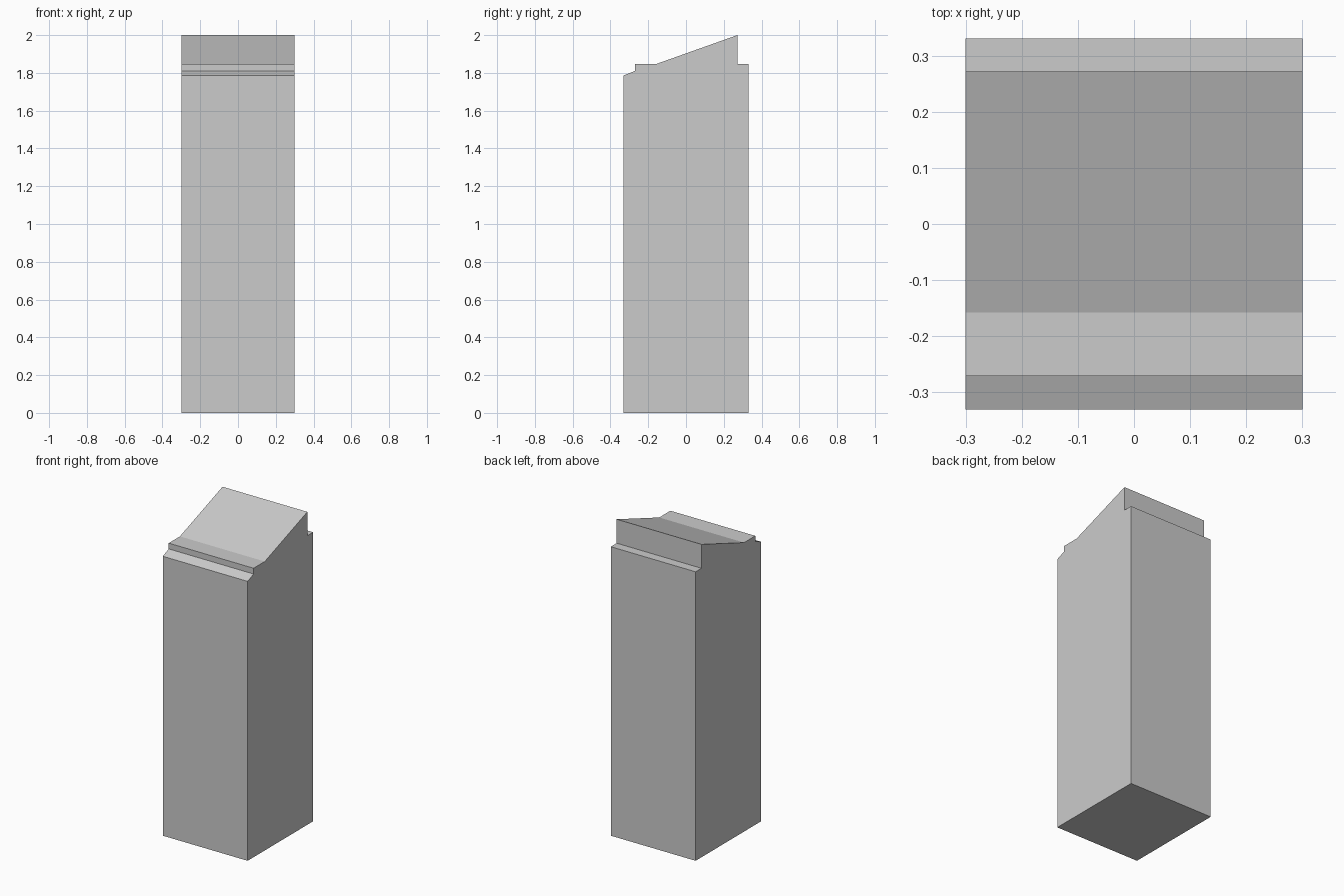
import bpy, bmesh
from mathutils import Vector

if "Cube" in bpy.data.objects:
    bpy.data.objects.remove(bpy.data.objects["Cube"])

HALF_WIDTH = 0.30

# Side profile (y, z): stepped front lip, flat shelf, sloping top, rear ledge
PROFILE = [
    (-0.331, 0.0), (0.331, 0.0),
    (0.331, 1.847), (0.272, 1.847),
    (0.272, 2.0), (-0.158, 1.847),
    (-0.271, 1.847), (-0.271, 1.81),
    (-0.331, 1.786),
]


def extrude_profile(name, profile, half_width):
    bm = bmesh.new()
    face = bm.faces.new([bm.verts.new((-half_width, y, z)) for y, z in profile])
    result = bmesh.ops.extrude_face_region(bm, geom=[face], use_keep_orig=True)
    moved = [g for g in result["geom"] if isinstance(g, bmesh.types.BMVert)]
    bmesh.ops.translate(bm, verts=moved, vec=Vector((2 * half_width, 0, 0)))
    bmesh.ops.recalc_face_normals(bm, faces=bm.faces)
    mesh = bpy.data.meshes.new(name)
    bm.to_mesh(mesh)
    bm.free()
    obj = bpy.data.objects.new(name, mesh)
    bpy.context.collection.objects.link(obj)
    return obj


# Tall pillar with the slanted top
extrude_profile("slant_top_pillar", PROFILE, HALF_WIDTH)
